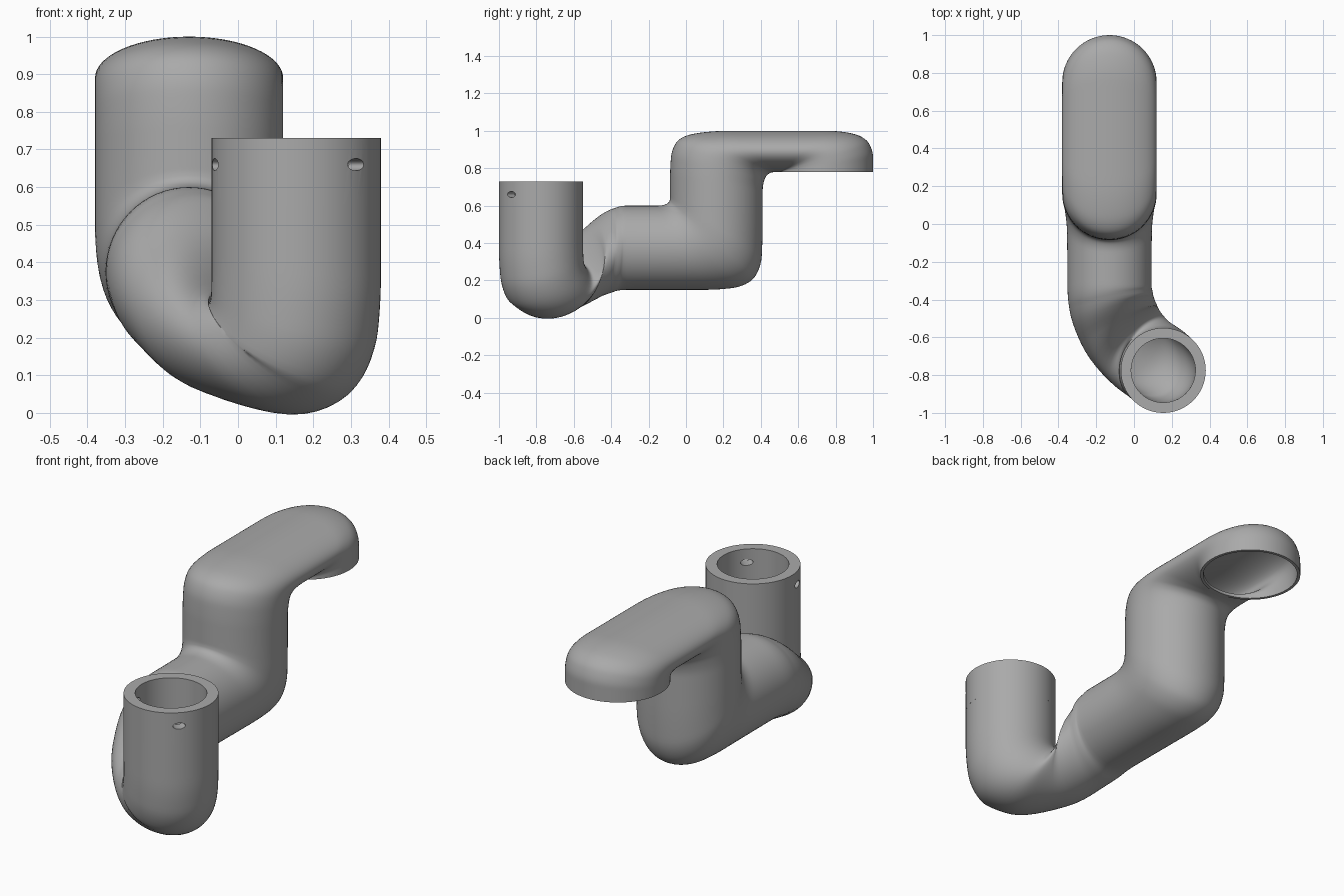
import bpy
import bmesh
from math import cos, sin, pi, radians
from mathutils import Vector, Matrix

default_cube = bpy.data.objects.get("Cube")
if default_cube:
    bpy.data.objects.remove(default_cube, do_unlink=True)

SIDES = 64
STEPS = 6
CUP = Vector((0.155, -0.775, 0))
CUP_RADIUS, BORE_RADIUS = 0.225, 0.17
COLLAR_BASE, COLLAR_TOP = 0.55, 0.73
AXIS_X = -0.13

grey = bpy.data.materials.new("plain grey")
grey.use_nodes = True
grey.diffuse_color = (0.4, 0.4, 0.4, 1)
grey.node_tree.nodes["Principled BSDF"].inputs["Base Color"].default_value = grey.diffuse_color


def add_object(name, bm):
    bmesh.ops.recalc_face_normals(bm, faces=bm.faces)
    mesh = bpy.data.meshes.new(name)
    bm.to_mesh(mesh)
    bm.free()
    mesh.materials.append(grey)
    obj = bpy.data.objects.new(name, mesh)
    bpy.context.collection.objects.link(obj)
    return obj


def make_active(obj):
    bpy.ops.object.select_all(action="DESELECT")
    obj.select_set(True)
    bpy.context.view_layer.objects.active = obj


def bridge(bm, a, b):
    for i in range(len(a)):
        j = (i + 1) % len(a)
        bm.faces.new((a[i], a[j], b[j], b[i]))


def smooth_track(values):
    """Monotone cubic through evenly spaced values."""
    steps = [b - a for a, b in zip(values, values[1:])]
    slopes = [steps[0]]
    for a, b in zip(steps, steps[1:]):
        slopes.append(2 * a * b / (a + b) if a * b > 0 else 0)
    slopes.append(steps[-1])
    track = []
    for k, d in enumerate(steps):
        for s in range(STEPS):
            t = s / STEPS
            m, n = slopes[k], slopes[k + 1]
            track.append(values[k] + t * m + t * t * (3 * d - 2 * m - n)
                         + t ** 3 * (m + n - 2 * d))
    return track + [values[-1]]


# Lower bend: one wall point, the opposite wall point, half width
stations = [
    (-.004, -.616, .55, .314, -.934, .55, .225),
    (-.004, -.616, .42, .314, -.934, .36, .225),
    (-.004, -.616, .34, .305, -.925, .20, .225),
    (-.010, -.608, .31, .250, -.880, .06, .225),
    (-.030, -.590, .33, .110, -.780, .00, .225),
    (-.085, -.510, .48, -.050, -.600, .05, .225),
    (-.120, -.400, .58, -.120, -.430, .125, .225),
]
# Run, riser and spout: (y, z) of both walls, half width
run = [
    (-.32, .60, -.32, .15, .222), (-.15, .60, .08, .15, .225),
    (-.10, .612, .25, .16, .235), (-.087, .63, .36, .21, .245),
    (-.085, .65, .405, .33, .25), (-.085, .70, .41, .52, .25),
    (-.085, .76, .41, .68, .25), (-.08, .86, .42, .74, .25),
    (-.05, .94, .435, .765, .25), (.03, .982, .46, .778, .25),
    (.22, 1.0, .485, .78, .25), (.50, 1.0, .495, .78, .25),
    (.76, 1.0, .50, .78, .25), (.91, .98, .50, .78, .25),
    (.98, .93, .50, .78, .25), (1.0, .86, .50, .78, .25),
    (1.0, .78, .50, .78, .25),
]
stations += [(AXIS_X, a, b, AXIS_X, c, d, w) for a, b, c, d, w in run]

# Hollow pipe body, swept through the stations
rows = list(zip(*[smooth_track(list(column)) for column in zip(*stations)]))
centres = [(Vector(r[:3]) + Vector(r[3:6])) / 2 for r in rows]
bm = bmesh.new()
outer, inner = [], []
for k, row in enumerate(rows):
    tangent = centres[min(k + 1, len(rows) - 1)] - centres[max(k - 1, 0)]
    half = (Vector(row[:3]) - Vector(row[3:6])) / 2
    side = half.cross(tangent).normalized()
    f = k / (len(rows) - 1)
    wall = (CUP_RADIUS - BORE_RADIUS) * (1 - f) + 0.015 * f
    for rings, inset in ((outer, 0), (inner, wall)):
        v = half.normalized() * (half.length - inset)
        u = side * (row[6] - inset)
        rings.append([bm.verts.new(centres[k] + v * cos(2 * pi * i / SIDES)
                                   + u * sin(2 * pi * i / SIDES)) for i in range(SIDES)])
for rings in (outer, inner):
    for a, b in zip(rings, rings[1:]):
        bridge(bm, a, b)
bridge(bm, outer[-1], inner[-1])
pipe = add_object("pipe_body", bm)

# Straight collar around the inlet
bm = bmesh.new()
loops = []
for radius, z in ((CUP_RADIUS, COLLAR_BASE), (CUP_RADIUS, COLLAR_TOP),
                  (BORE_RADIUS, COLLAR_TOP), (BORE_RADIUS, COLLAR_BASE)):
    loops.append([bm.verts.new(CUP + Vector((radius * cos(2 * pi * i / SIDES),
                                             radius * sin(2 * pi * i / SIDES), z)))
                  for i in range(SIDES)])
for k in range(4):
    bridge(bm, loops[k], loops[(k + 1) % 4])
collar = add_object("inlet_collar", bm)

# Oval screw holes through the collar
for angle in (radians(-45), radians(-165)):
    bm = bmesh.new()
    place = (Matrix.Translation(CUP + Vector((0.2 * cos(angle), 0.2 * sin(angle), 0.66)))
             @ Matrix.Rotation(angle, 4, "Z") @ Matrix.Rotation(pi / 2, 4, "Y")
             @ Matrix.Diagonal((0.016, 0.03, 1, 1)))
    bmesh.ops.create_cone(bm, cap_ends=True, segments=24, radius1=1, radius2=1,
                          depth=0.14, matrix=place)
    cutter = add_object("hole_cutter", bm)
    cutter.hide_render = True
    cut = collar.modifiers.new("screw hole", "BOOLEAN")
    cut.operation = "DIFFERENCE"
    cut.solver = "EXACT"
    cut.object = cutter
    make_active(collar)
    bpy.ops.object.modifier_apply(modifier=cut.name)
    bpy.data.objects.remove(cutter, do_unlink=True)

for obj in (pipe, collar):
    make_active(obj)
    bpy.ops.object.shade_smooth_by_angle(angle=radians(40))
